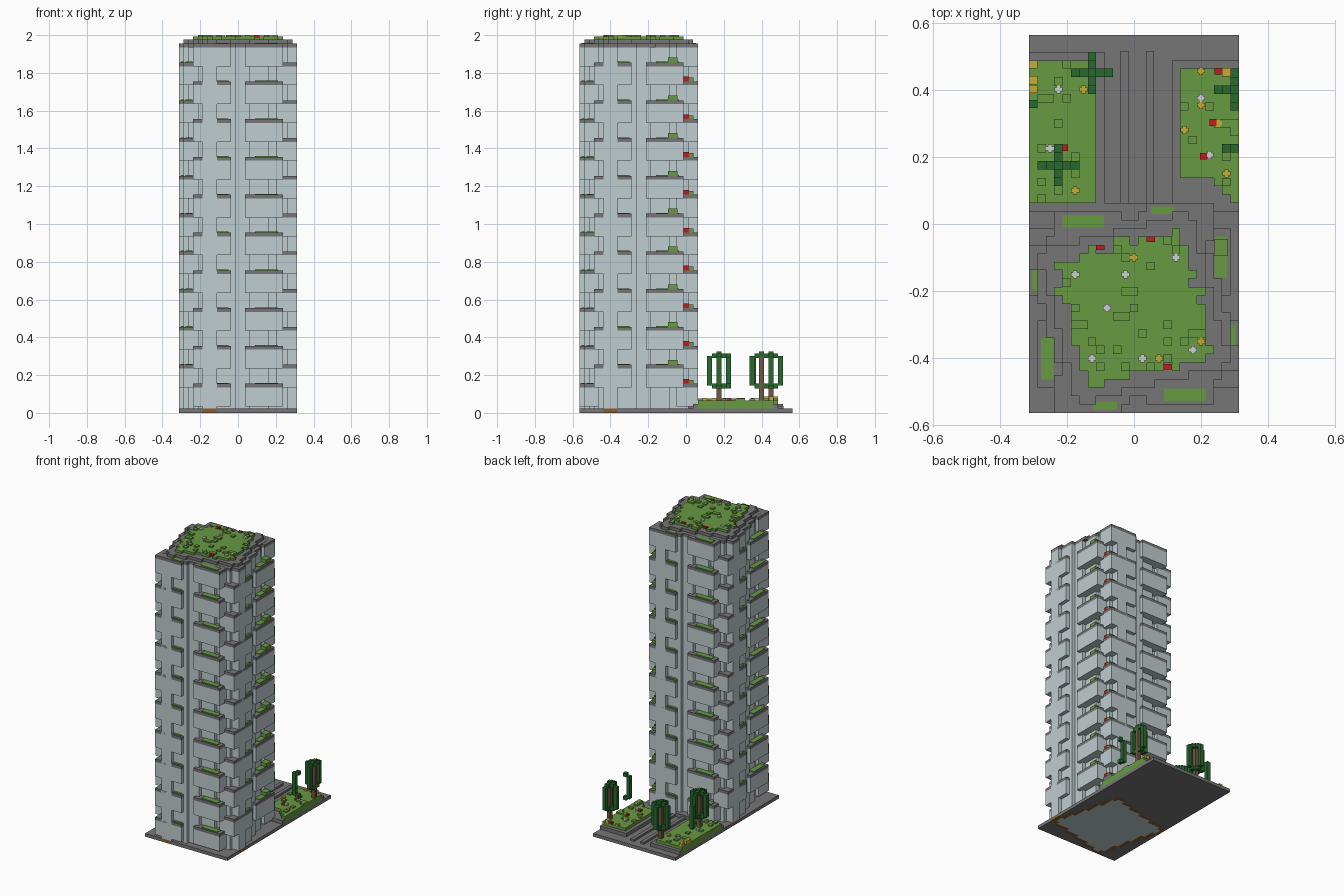
import bpy, bmesh, math, random
from mathutils import Matrix

random.seed(4)
if "Cube" in bpy.data.objects:
    bpy.data.objects.remove(bpy.data.objects["Cube"])

CELL = 0.025
TOWER_Y = -0.25
COS, SIN = math.cos(math.radians(15)), math.sin(math.radians(15))


def material(name, rgb):
    m = bpy.data.materials.new(name)
    m.use_nodes = True
    m.diffuse_color = (*rgb, 1)
    m.node_tree.nodes["Principled BSDF"].inputs["Base Color"].default_value = (*rgb, 1)
    return m


MATS = {
    "wall": material("pale blue grey", (0.53, 0.61, 0.63)),
    "stone": material("dark grey", (0.18, 0.18, 0.18)),
    "grass": material("grass green", (0.135, 0.32, 0.055)),
    "leaf": material("dark leaf green", (0.022, 0.14, 0.027)),
    "wood": material("bark brown", (0.16, 0.1, 0.055)),
    "soil": material("soil brown", (0.24, 0.11, 0.03)),
    "red": material("flower red", (0.52, 0.012, 0.018)),
    "yellow": material("flower yellow", (0.57, 0.42, 0.035)),
    "white": material("flower white", (0.6, 0.65, 0.65)),
}


def finish(bm, name, mats):
    mesh = bpy.data.meshes.new(name)
    bm.normal_update()
    bm.to_mesh(mesh)
    bm.free()
    for m in mats:
        mesh.materials.append(MATS[m])
    obj = bpy.data.objects.new(name, mesh)
    bpy.context.collection.objects.link(obj)
    return obj


def boxes(name, parts):
    """One object from (material, x0, x1, y0, y1, z0, z1) boxes."""
    bm = bmesh.new()
    mats = list(dict.fromkeys(p[0] for p in parts))
    for m, x0, x1, y0, y1, z0, z1 in parts:
        mat = Matrix.Translation(((x0 + x1) / 2, (y0 + y1) / 2, (z0 + z1) / 2)) \
            @ Matrix.Diagonal((x1 - x0, y1 - y0, z1 - z0, 1))
        verts = bmesh.ops.create_cube(bm, size=1, matrix=mat)["verts"]
        for f in {f for v in verts for f in v.link_faces}:
            f.material_index = mats.index(m)
    return finish(bm, name, mats)


def stepped(name, mat, inside, z0, z1):
    """Extrude every grid cell that passes the rule, giving stepped outlines."""
    cells = {(i, j) for i in range(-12, 13) for j in range(-22, 23)
             if inside(i * CELL, j * CELL)}
    bm = bmesh.new()
    cache = {}

    def vert(i, j, z):
        if (i, j, z) not in cache:
            cache[i, j, z] = bm.verts.new(((i - 0.5) * CELL, (j - 0.5) * CELL, z))
        return cache[i, j, z]

    for i, j in cells:
        ring = [(i, j), (i + 1, j), (i + 1, j + 1), (i, j + 1)]
        bm.faces.new([vert(*p, z1) for p in ring])
        bm.faces.new([vert(*p, z0) for p in reversed(ring)])
        for k, (di, dj) in enumerate([(0, -1), (1, 0), (0, 1), (-1, 0)]):
            if (i + di, j + dj) not in cells:
                a, b = ring[k], ring[(k + 1) % 4]
                bm.faces.new([vert(*a, z0), vert(*b, z0), vert(*b, z1), vert(*a, z1)])
    bmesh.ops.dissolve_limit(bm, angle_limit=0.01, verts=bm.verts[:], edges=bm.edges[:])
    return finish(bm, name, [mat])


def turned(half):
    """Rule for a square turned about the tower axis."""
    def rule(x, y):
        y -= TOWER_Y
        return max(abs(x * COS + y * SIN), abs(y * COS - x * SIN)) <= half
    return rule


core, footing = turned(0.26), turned(0.235)

# Ground slab, soil ring, foundation and tower body
stepped("ground_slab", "stone", lambda x, y: not core(x, y), 0, 0.022)
stepped("soil_ring", "soil", lambda x, y: core(x, y) and not footing(x, y), 0, 0.022)
stepped("foundation", "wall", footing, 0, 0.022)
stepped("tower_body", "wall", core, 0.022, 1.935)

# Roof slabs and roof garden
stepped("roof_slab", "stone", turned(0.262), 1.935, 1.956)
stepped("roof_upper_slab", "stone", turned(0.235), 1.956, 1.976)
stepped("roof_garden", "grass",
        lambda x, y: turned(0.187 + random.choice((0, 0, 0.02)))(x, y), 1.976, 1.992)
stepped("roof_tufts", "grass",
        lambda x, y: turned(0.185)(x, y) and random.random() < 0.13, 1.992, 2.0)


def stack(name, parts, turn, count):
    """Turn a storey's parts to one side of the tower and repeat them upward."""
    obj = boxes(name, parts)
    obj.location.y = TOWER_Y
    obj.rotation_euler.z = turn * math.pi / 2
    arr = obj.modifiers.new("storeys", "ARRAY")
    arr.count = count
    arr.use_relative_offset = False
    arr.use_constant_offset = True
    arr.constant_offset_displace = (0, 0, 0.2)


# Balconies: pale box, dark cap and planting strip; neighbouring sides are staggered
for k, side in enumerate(("front", "left", "back", "right")):
    z = 0.135 + 0.1 * (k % 2)
    top = z + 0.02
    parts = [("grass", -0.12, -0.05, -0.3025, -0.28, top, top + 0.004),
             ("grass", 0.09, 0.2125, -0.2775, -0.24, top, top + 0.004)]
    for x0, x1, y0, y1 in ((-0.2375, -0.0375, -0.3125, -0.2),
                           (0.0375, 0.2375, -0.2875, -0.17)):
        parts += [("wall", x0, x1, y0, y1, z - 0.1, z),
                  ("stone", x0, x1, y0, y1, z, top)]
    stack(side + "_balconies", parts, k, 10 - k % 2)

# Balcony shrubs on the left side and flowers on the back
stack("left_shrubs", [("grass", 0.155, 0.205, -0.28, -0.24, 0.255, 0.281)], 1, 9)
stack("back_flowers", [("red", -0.232, -0.19, -0.265, -0.235, 0.155, 0.18),
                       ("grass", -0.232, -0.19, -0.29, -0.265, 0.155, 0.175)], 2, 9)


# Courtyard gardens with kerbs
def west_bed(x, y):
    return x < -0.12 and 0.07 < y < 0.49


def east_bed(x, y):
    return x > 0.14 and max(0.07, min(0.14, 0.37 - x)) < y < 0.465


def kerb(x, y):
    beds = west_bed(x, y) or east_bed(x, y)
    zone = (x < -0.09 and y < 0.515) or (x > 0.115 and y < 0.49)
    return zone and y > 0.04 + max(0, 0.2 - abs(x)) * 0.3 and not beds


stepped("kerbs", "stone", kerb, 0.022, 0.046)
for name, bed in (("west_garden", west_bed), ("east_garden", east_bed)):
    stepped(name, "grass", bed, 0.022, 0.066)
    stepped(name + "_tufts", "grass",
            lambda x, y: bed(x, y) and random.random() < 0.12, 0.066, 0.075)

# Raised path strips and doorstep
boxes("path_strips", [("stone", x, x + CELL, 0.0625, 0.515, 0.022, 0.036)
                      for x in (-0.04, 0.035)]
      + [("stone", -0.2, 0.2, -0.06, 0.0625, 0.022, 0.046)])


# Trees with a hollow, cross shaped crown, trimmed at the plot edge
def tree(name, cx, cy, trunk=True):
    h = CELL / 2
    parts = []
    if trunk:
        parts += [("wood", cx - h, cx + h, cy - h, cy + h, 0.066, 0.298),
                  ("leaf", cx - h, cx + h, cy - h, cy + h, 0.298, 0.325)]
    for dx, dy in ((1, 0), (-1, 0), (0, 1), (0, -1)):
        for step, z0, z1 in ((1, 0.13, 0.155), (1, 0.29, 0.315), (2, 0.145, 0.3)):
            x, y = cx + dx * step * CELL, cy + dy * step * CELL
            if abs(x) < 0.305:
                parts.append(("leaf", x - h, x + h, y - h, y + h, z0, z1))
    boxes(name, parts)


tree("west_tree_near", -0.225, 0.175)
tree("west_tree_far", -0.125, 0.45)
tree("east_tree", 0.3, 0.4)
tree("east_hanging_leaves", 0.325, 0.225, trunk=False)
tree("west_hanging_leaves", -0.35, 0.3575, trunk=False)


# Flowers: a small cross for each bloom, or a block where they grow densely
def flowers(name, mat, z, spots, size=0.024):
    parts = []
    for x, y in spots:
        a, b = size / 2, size / 4
        parts += [(mat, x - a, x + a, y - b, y + b, z, z + 0.0115),
                  (mat, x - b, x + b, y - a, y + a, z, z + 0.012)]
    boxes(name, parts)


def flower_blocks(name, mat, z, spots, wide, deep, tall=0.012):
    boxes(name, [(mat, x - wide / 2, x + wide / 2, y - deep / 2, y + deep / 2, z, z + tall)
                 for x, y in spots])


ROOF, BED = 1.988, 0.066
flowers("roof_white_flowers", "white", ROOF,
        [(-0.175, -0.15), (-0.025, -0.15), (0.125, -0.1), (-0.125, -0.4),
         (0.025, -0.4), (0.175, -0.375), (-0.08, -0.25)])
flower_blocks("roof_red_flowers", "red", ROOF,
              [(-0.1, -0.07), (0.05, -0.045), (0.1, -0.425)], 0.025, 0.016)
flowers("roof_yellow_flowers", "yellow", ROOF, [(0.0, -0.1), (0.2, -0.35), (0.075, -0.4)])
flowers("bed_white_flowers", "white", BED,
        [(-0.225, 0.4), (-0.25, 0.225), (0.2, 0.375), (0.225, 0.205)])
flower_blocks("bed_red_flowers", "red", BED,
              [(-0.207, 0.227), (0.25, 0.455), (0.235, 0.302), (0.207, 0.202)], 0.02, 0.02)
flowers("bed_yellow_flowers", "yellow", BED,
        [(-0.15, 0.4), (-0.175, 0.1), (0.2, 0.455), (0.15, 0.28), (0.2, 0.355),
         (0.275, 0.15), (0.25, 0.3)])
flower_blocks("yellow_clumps", "yellow", BED,
              [(-0.3, 0.402), (-0.3, 0.428), (-0.3, 0.475), (0.275, 0.452)],
              0.025, 0.025, 0.022)
